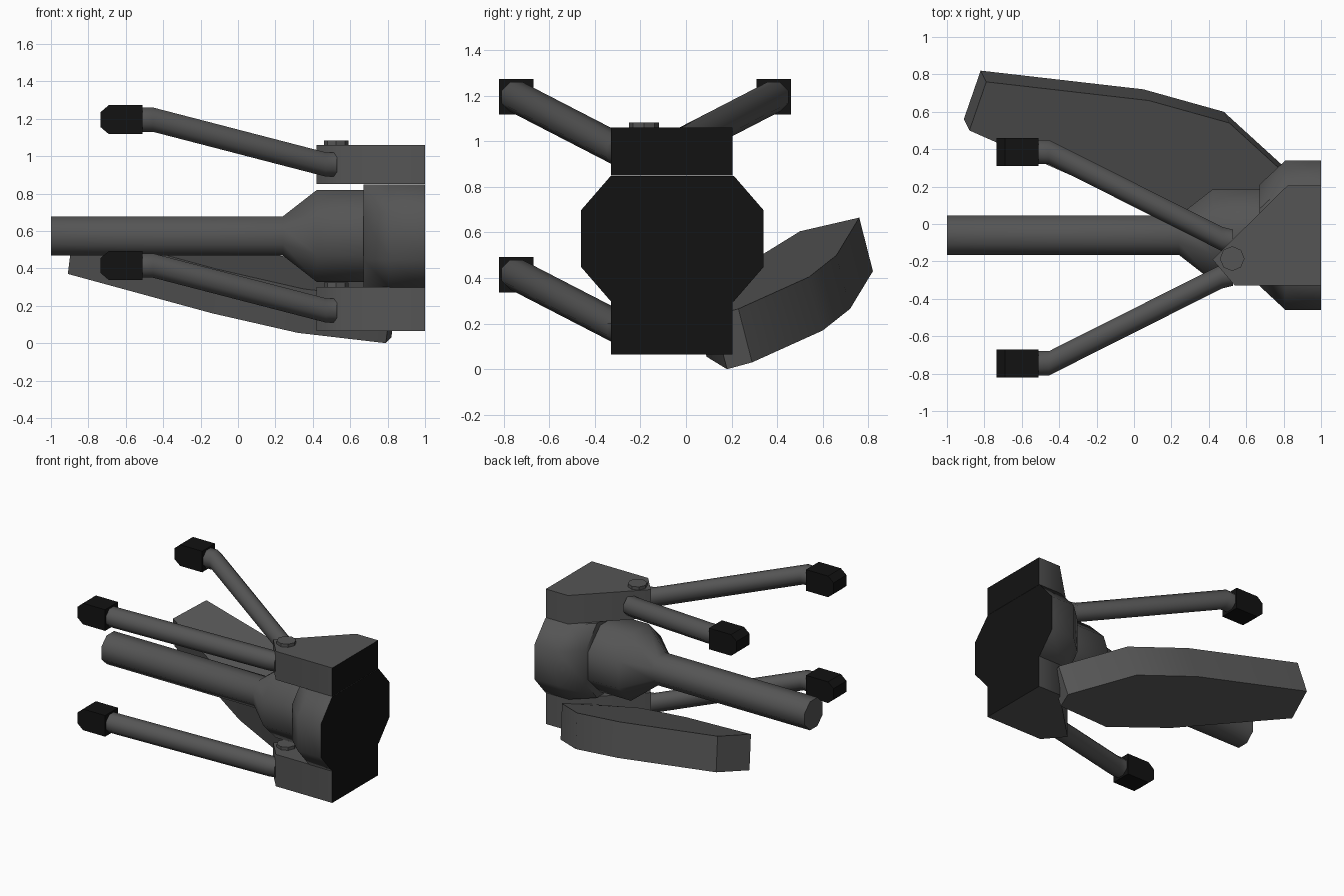
import bpy, bmesh, math
from mathutils import Vector

if "Cube" in bpy.data.objects:
    bpy.data.objects.remove(bpy.data.objects["Cube"])


def material(name, v):
    m = bpy.data.materials.new(name)
    m.diffuse_color = (v, v, v, 1)
    m.use_nodes = True
    m.node_tree.nodes["Principled BSDF"].inputs["Base Color"].default_value = m.diffuse_color
    return m


GREY = material("dark_grey", 0.09)
BLACK = material("black", 0.006)


def loft(name, rings, mat=GREY, smooth=50):
    """Skin a list of equal-length rings and cap both ends."""
    bm = bmesh.new()
    rows = [[bm.verts.new(p) for p in r] for r in rings]
    n = len(rows[0])
    for a, b in zip(rows, rows[1:]):
        for i in range(n):
            j = (i + 1) % n
            bm.faces.new((a[i], a[j], b[j], b[i]))
    bm.faces.new(rows[0])
    bm.faces.new(rows[-1])
    bmesh.ops.recalc_face_normals(bm, faces=bm.faces)
    me = bpy.data.meshes.new(name)
    bm.to_mesh(me)
    bm.free()
    ob = bpy.data.objects.new(name, me)
    bpy.context.collection.objects.link(ob)
    me.materials.append(mat)
    me.materials.append(BLACK)
    # black rear plate
    for f in me.polygons:
        if f.center.x > 0.99:
            f.material_index = 1
    bpy.ops.object.select_all(action='DESELECT')
    ob.select_set(True)
    bpy.context.view_layer.objects.active = ob
    if smooth:
        bpy.ops.object.shade_smooth_by_angle(angle=math.radians(smooth))
    return ob


def prism(name, outline, offset, **kw):
    pts = [Vector(p) for p in outline]
    return loft(name, [pts, [p + Vector(offset) for p in pts]], **kw)


def octagon(x, y, z, apothem):
    r = apothem / math.cos(math.pi / 8)
    return [(x, y + r * math.cos(a), z + r * math.sin(a))
            for a in [math.pi / 8 + i * math.pi / 4 for i in range(8)]]


CY, CZ = -0.06, 0.573

# central hub: octagonal bulge with chamfered front
def hub_ring(x, inset):
    half = [(0.27 - inset, -0.275), (0.40 - inset, -0.125),
            (0.40 - inset, 0.125), (0.27 - inset, 0.275)]
    return [(x, CY + y, CZ + z) for y, z in half] + \
           [(x, CY - y, CZ + z) for y, z in reversed(half)]

loft("hub", [hub_ring(0.67, 0.13), hub_ring(0.81, 0), hub_ring(1.0, 0)])

# barrel with flared base
loft("barrel", [octagon(x, CY, CZ, r) for x, r in
                [(-1.0, 0.105), (0.24, 0.105), (0.42, 0.245), (0.69, 0.245)]])

# upper and lower brackets, each with a pivot bolt
BRACKET = [(1.0, 0.205), (0.82, 0.205), (0.42, -0.19), (0.54, -0.33), (1.0, -0.33)]
for label, z0, z1 in [("upper", 0.85, 1.06), ("lower", 0.065, 0.30)]:
    prism(label + "_bracket", [(x, y, z0) for x, y in BRACKET], (0, 0, z1 - z0))
    bolt = [(0.525 + 0.066 * math.cos(i * math.pi / 4),
             -0.185 + 0.066 * math.sin(i * math.pi / 4), z1 - 0.02) for i in range(8)]
    prism(label + "_bolt", bolt, (0, 0, 0.043), smooth=30)

# arms with black end pads, mirrored about y = -0.18
PAD = [(-0.51, -0.078), (-0.51, 0.078), (-0.69, 0.078),
       (-0.735, 0.04), (-0.735, -0.04), (-0.69, -0.078)]
for label, side, dz in [("upper_front", -1, 0), ("upper_rear", 1, 0), ("lower_front", -1, -0.78)]:
    path = [(-0.53, 0.565, 1.195), (-0.455, 0.565, 1.195),
            (0.47, 0.10, 0.955), (0.53, 0.085, 0.955)]
    loft(label + "_arm", [octagon(x, -0.18 + side * y, z + dz, 0.065) for x, y, z in path])
    yc = -0.18 + side * 0.565
    prism(label + "_pad", [(x, yc - 0.075, 1.195 + dz + z) for x, z in PAD],
          (0, 0.15, 0), mat=BLACK, smooth=0)

# broad curved blade in place of the fourth arm
BLADE = [(-0.82, 0.82, 0.43), (0.05, 0.72, 0.265), (0.48, 0.60, 0.17), (0.82, 0.29, 0.03),
         (0.79, 0.18, 0.0), (0.32, 0.09, 0.055), (-0.14, 0.22, 0.16), (-0.91, 0.56, 0.37)]
prism("blade", BLADE, (0.03, -0.06, 0.235), smooth=35)
